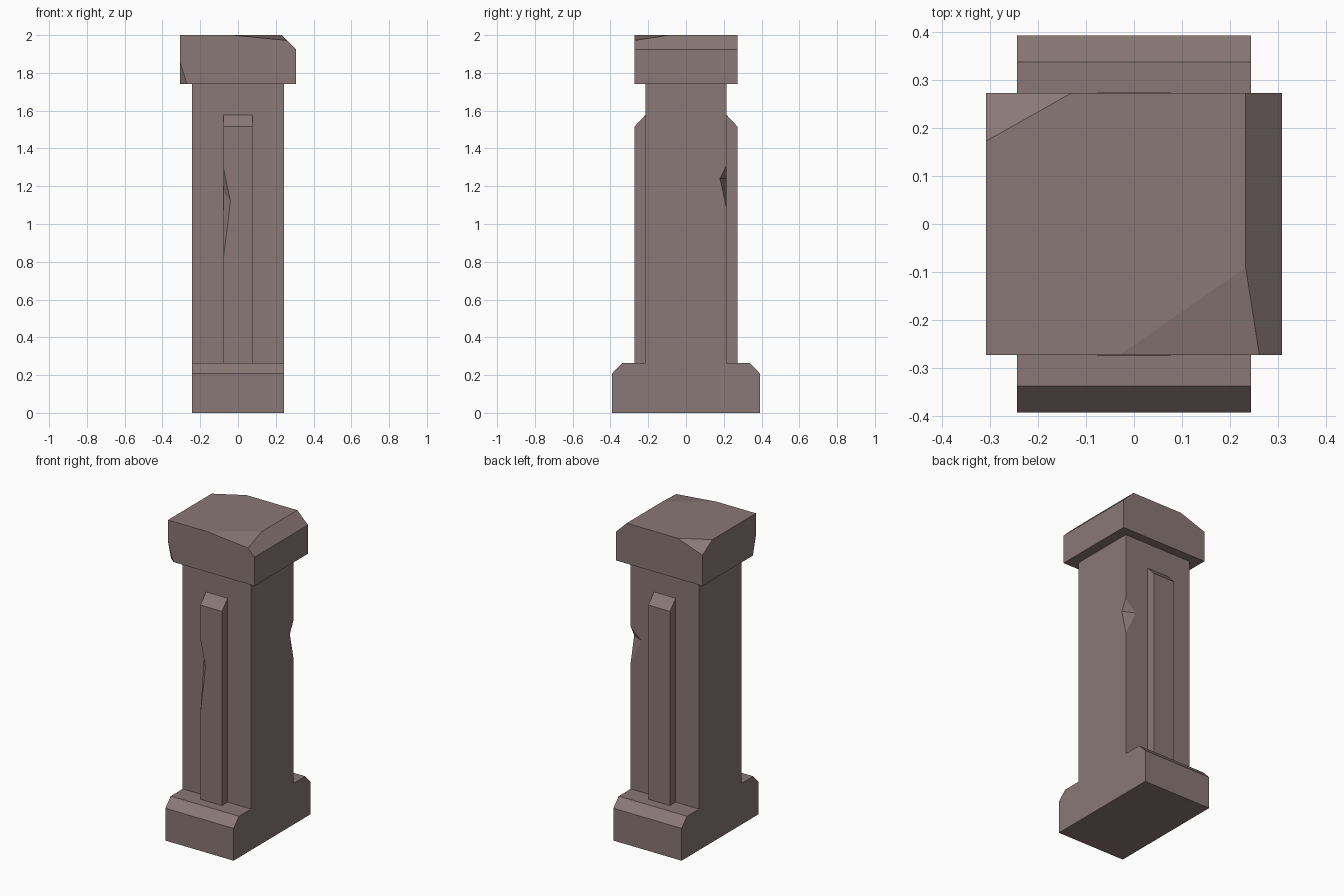
import bpy, bmesh
from mathutils import Vector

if "Cube" in bpy.data.objects:
    bpy.data.objects.remove(bpy.data.objects["Cube"])

stone = bpy.data.materials.new("weathered stone")
stone.diffuse_color = (0.254, 0.188, 0.181, 1)
stone.use_nodes = True
stone.node_tree.nodes["Principled BSDF"].inputs["Base Color"].default_value = stone.diffuse_color


def finish(bm, name):
    bmesh.ops.recalc_face_normals(bm, faces=bm.faces[:])
    me = bpy.data.meshes.new(name)
    bm.to_mesh(me)
    bm.free()
    me.materials.append(stone)
    ob = bpy.data.objects.new(name, me)
    bpy.context.collection.objects.link(ob)
    return ob


def extrude_yz(name, profile, half_x):
    """Extrude a (y, z) outline along x."""
    bm = bmesh.new()
    face = bm.faces.new([bm.verts.new((-half_x, y, z)) for y, z in profile])
    ext = bmesh.ops.extrude_face_region(bm, geom=[face])["geom"]
    bmesh.ops.translate(bm, vec=(2 * half_x, 0, 0),
                        verts=[g for g in ext if isinstance(g, bmesh.types.BMVert)])
    return finish(bm, name)


def notch(ob, top, bottom, a, b):
    """Cut a wedge chip whose inner crease runs from a to b."""
    mid = (Vector(a) + Vector(b)) / 2
    bm = bmesh.new()
    for p in (top, bottom, a, b):
        bm.verts.new(mid + (Vector(p) - mid) * 2)
    bmesh.ops.convex_hull(bm, input=bm.verts[:])
    cutter = finish(bm, "chip_cutter")
    cutter.hide_render = True
    mod = ob.modifiers.new("chip", "BOOLEAN")
    mod.operation, mod.solver, mod.object = "DIFFERENCE", "EXACT", cutter
    bpy.context.view_layer.objects.active = ob
    bpy.ops.object.modifier_apply(modifier=mod.name)
    bpy.data.objects.remove(cutter)


# Shaft with the stepped, chamfered foot, one mirrored outline
half = [(0.392, 0), (0.392, 0.208), (0.337, 0.265), (0.215, 0.265), (0.215, 1.745)]
shaft = extrude_yz("shaft_and_foot", half + [(-y, z) for y, z in reversed(half)], 0.243)
notch(shaft, (0.243, 0.215, 1.31), (0.243, 0.215, 1.08),
      (0.243, 0.18, 1.24), (0.167, 0.215, 1.24))

# Raised strips on front and back, the front one chipped
strip = [(0.2, 0.26), (0.273, 0.26), (0.273, 1.515), (0.215, 1.577), (0.2, 1.577)]
extrude_yz("back_strip", strip, 0.077)
front = extrude_yz("front_strip", [(-y, z) for y, z in strip], 0.077)
notch(front, (-0.077, -0.273, 1.295), (-0.077, -0.273, 0.82),
      (-0.077, -0.235, 1.17), (-0.04, -0.273, 1.12))

# Cap block with a bevelled right edge and broken corners
bm = bmesh.new()
bmesh.ops.create_cube(bm, size=1)
for v in bm.verts:
    v.co = (v.co.x * 0.616, v.co.y * 0.544, 1.87 + v.co.z * 0.26)
centre = Vector((0, 0, 1.87))
cuts = [
    ((0.232, -0.272, 2), (0.232, 0.272, 2), (0.308, 0, 1.925)),             # right bevel
    ((-0.03, -0.272, 2), (0.232, -0.09, 2), (0.26, -0.272, 1.972)),         # front right
    ((-0.308, 0.172, 2), (-0.13, 0.272, 2), (-0.308, 0.272, 1.938)),        # back left
    ((-0.308, -0.272, 1.86), (-0.27, -0.272, 1.74), (-0.308, -0.24, 1.74)),  # low front left
]
for p, q, r in cuts:
    p, q, r = Vector(p), Vector(q), Vector(r)
    n = (q - p).cross(r - p).normalized()
    if n.dot(centre - p) > 0:
        n = -n
    cut = bmesh.ops.bisect_plane(bm, geom=bm.verts[:] + bm.edges[:] + bm.faces[:],
                                 plane_co=p, plane_no=n, dist=1e-5, clear_outer=True)
    edges = [g for g in cut["geom_cut"] if isinstance(g, bmesh.types.BMEdge)]
    bmesh.ops.holes_fill(bm, edges=edges, sides=0)
finish(bm, "cap")
